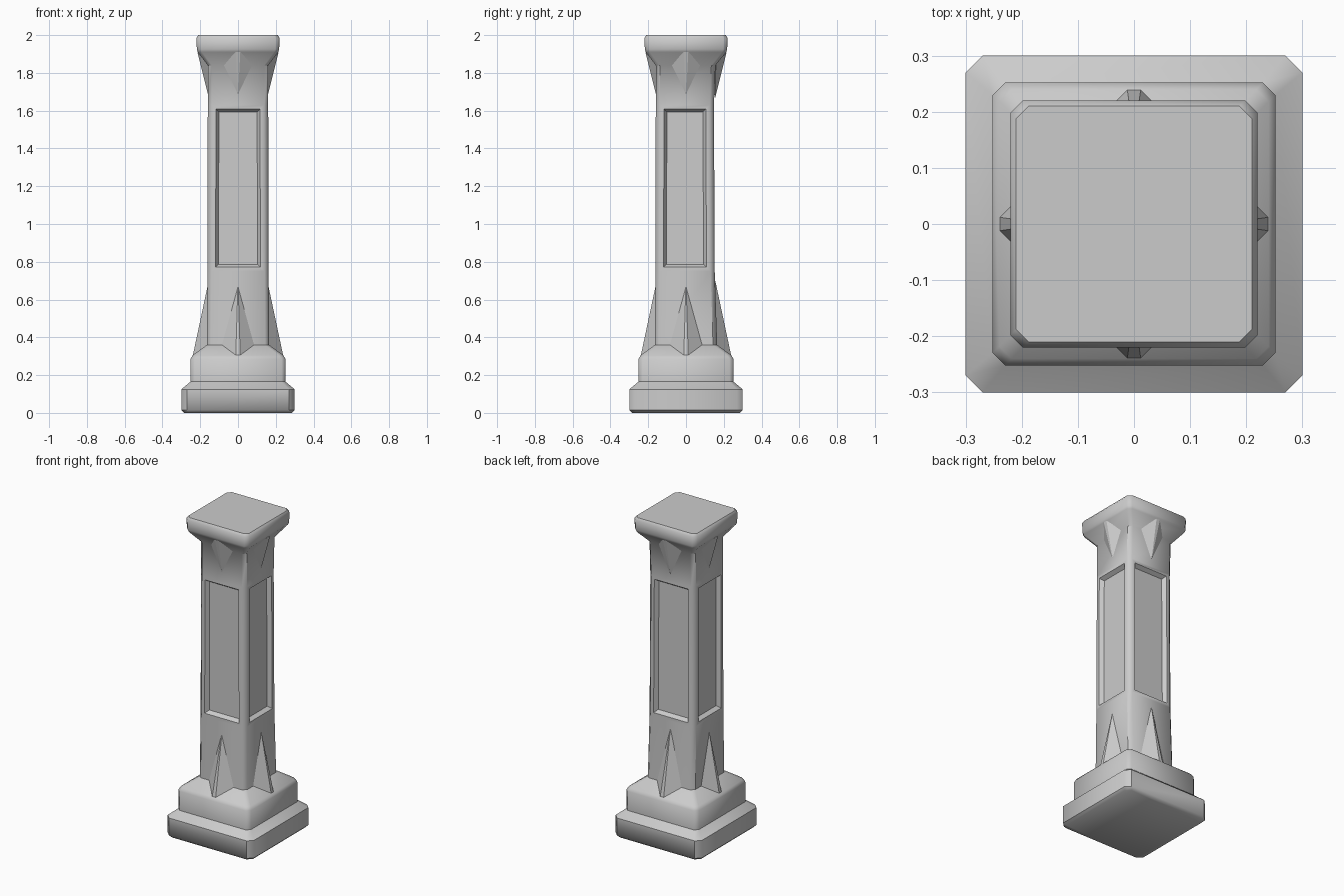
import bpy, bmesh
from math import pi
from mathutils import Matrix, Vector

if "Cube" in bpy.data.objects:
    bpy.data.objects.remove(bpy.data.objects["Cube"])


def finish(bm, name, angle):
    bmesh.ops.recalc_face_normals(bm, faces=bm.faces)
    mesh = bpy.data.meshes.new(name)
    bm.to_mesh(mesh)
    bm.free()
    obj = bpy.data.objects.new(name, mesh)
    bpy.context.collection.objects.link(obj)
    bpy.ops.object.select_all(action='DESELECT')
    obj.select_set(True)
    bpy.context.view_layer.objects.active = obj
    bpy.ops.object.shade_smooth_by_angle(angle=angle)
    return obj


def ring(bm, z, h, c, back):
    # square with cut corners; the back side is slightly worn in
    b, k = h - back, h - c
    pts = [(-k, -h), (k, -h), (h, -k), (h, b - c), (k, b), (-k, b), (-h, b - c), (-h, -k)]
    return [bm.verts.new((x, y, z)) for x, y in pts]


# Pillar body: height, half width, corner cut, back wear
profile = [
    (0.00, 0.285, 0.027, 0), (0.015, 0.30, 0.03, 0), (0.125, 0.30, 0.03, 0),
    (0.165, 0.252, 0.022, 0), (0.285, 0.252, 0.022, 0), (0.305, 0.24, 0.022, 0),
    (0.36, 0.165, 0.022, 0), (0.75, 0.162, 0.022, 0.01), (1.63, 0.16, 0.022, 0.012),
    (1.84, 0.16, 0.022, 0.004), (1.91, 0.213, 0.022, 0), (1.925, 0.218, 0.022, 0),
    (1.985, 0.22, 0.022, 0), (2.00, 0.21, 0.022, 0)]
bm = bmesh.new()
rings = [ring(bm, *p) for p in profile]
panels = []
for i, (lo, hi) in enumerate(zip(rings, rings[1:])):
    for j in range(8):
        n = (j + 1) % 8
        f = bm.faces.new((lo[j], lo[n], hi[n], hi[j]))
        if i == 7 and j % 2 == 0:
            panels.append(f)
bm.faces.new(rings[0][::-1])
bm.faces.new(rings[-1])

# Recessed shaft panels
bmesh.ops.recalc_face_normals(bm, faces=bm.faces)
bmesh.ops.inset_individual(bm, faces=panels, thickness=0.03, depth=0)
bmesh.ops.inset_individual(bm, faces=panels, thickness=0.022, depth=-0.024)
finish(bm, "pillar_body", pi / 4)


# Pointed leaf buttresses on all four sides
def leaves(name, z_point, z_wide, z_end, half, reach):
    bm = bmesh.new()
    for q in range(4):
        rot = Matrix.Rotation(q * pi / 2, 3, 'Z')
        pts = [(0, -0.155, z_point), (-half, -0.158, z_wide), (half, -0.158, z_wide),
               (-0.012, -reach, z_end), (0.012, -reach, z_end),
               (0, -0.12, z_wide)]
        p, l, r, a, b, c = [bm.verts.new(rot @ Vector(v)) for v in pts]
        for f in ((p, l, a), (p, a, b), (p, b, r), (l, c, a), (a, c, b), (b, c, r),
                  (p, c, l), (p, r, c)):
            bm.faces.new(f)
    return finish(bm, name, 0.2)


leaves("lower_leaves", 0.70, 0.355, 0.30, 0.095, 0.24)
leaves("upper_leaves", 1.67, 1.845, 1.91, 0.08, 0.215)
